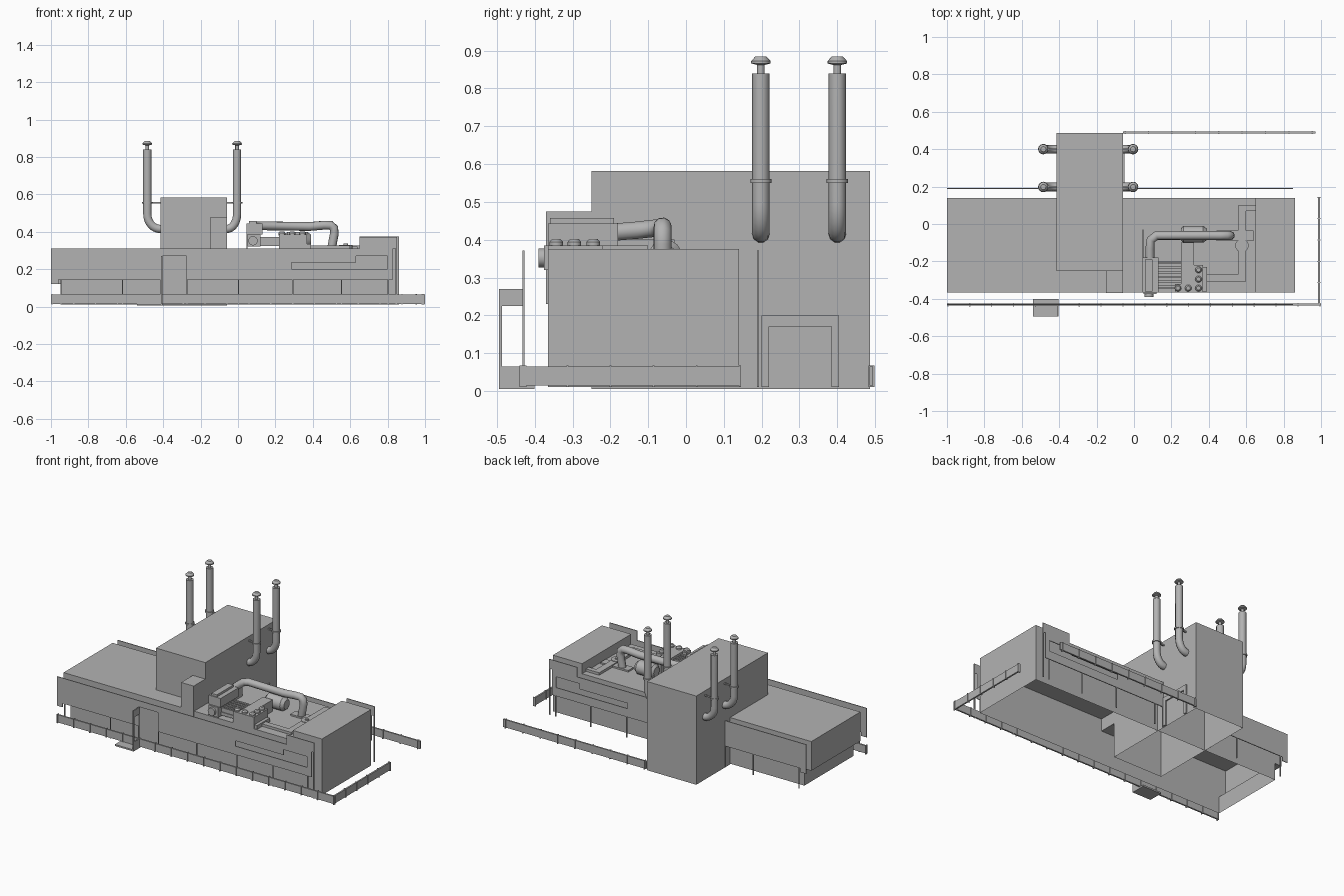
import bpy, bmesh, math
from mathutils import Vector

if "Cube" in bpy.data.objects:
    bpy.data.objects.remove(bpy.data.objects["Cube"])

grey = bpy.data.materials.new("plain_grey")
grey.use_nodes = True
grey.diffuse_color = (0.45, 0.45, 0.45, 1)
grey.node_tree.nodes["Principled BSDF"].inputs["Base Color"].default_value = (0.45, 0.45, 0.45, 1)


def finish(name, bm, smooth=False):
    mesh = bpy.data.meshes.new(name)
    bmesh.ops.recalc_face_normals(bm, faces=bm.faces)
    bm.to_mesh(mesh)
    bm.free()
    obj = bpy.data.objects.new(name, mesh)
    bpy.context.collection.objects.link(obj)
    mesh.materials.append(grey)
    if smooth:
        bpy.ops.object.select_all(action='DESELECT')
        obj.select_set(True)
        bpy.context.view_layer.objects.active = obj
        bpy.ops.object.shade_smooth_by_angle(angle=math.radians(35))
    return obj


def add_box(bm, x, y, z):
    geo = bmesh.ops.create_cube(bm, size=1)
    for v in geo["verts"]:
        v.co = [lo + (hi - lo) * (c + 0.5) for (lo, hi), c in zip((x, y, z), v.co)]


def boxes(name, *items):
    bm = bmesh.new()
    for item in items:
        add_box(bm, *item)
    return finish(name, bm)


def shell(name, profile, y0, y1):
    """Side profile in x and z, pulled along y, open underneath."""
    bm = bmesh.new()
    rows = [[bm.verts.new((x, y, z)) for x, z in profile] for y in (y0, y1)]
    for row in rows:
        bm.faces.new(row)
    for i in range(len(profile) - 1):
        bm.faces.new((rows[0][i], rows[0][i + 1], rows[1][i + 1], rows[1][i]))
    return finish(name, bm)


def lathe(name, profile, centre, axis='Z', steps=16):
    """Turned part from radius and height pairs."""
    bm = bmesh.new()
    rings = []
    for r, h in profile:
        ring = []
        for k in range(steps):
            a = math.tau * k / steps
            p = Vector((r * math.cos(a), r * math.sin(a), h))
            if axis == 'Y':
                p = Vector((p.x, p.z, p.y))
            elif axis == 'X':
                p = Vector((p.z, p.x, p.y))
            ring.append(bm.verts.new(p + Vector(centre)))
        rings.append(ring)
    for a, b in zip(rings, rings[1:]):
        for k in range(steps):
            bm.faces.new((a[k], a[(k + 1) % steps], b[(k + 1) % steps], b[k]))
    bm.faces.new(rings[0])
    bm.faces.new(rings[-1])
    return finish(name, bm, True)


def tube(name, path, radius):
    curve = bpy.data.curves.new(name, 'CURVE')
    curve.dimensions = '3D'
    curve.bevel_depth = radius
    curve.bevel_resolution = 3
    curve.use_fill_caps = True
    line = curve.splines.new('POLY')
    line.points.add(len(path) - 1)
    for point, co in zip(line.points, path):
        point.co = (*co, 1)
    curve.materials.append(grey)
    obj = bpy.data.objects.new(name, curve)
    bpy.context.collection.objects.link(obj)
    return obj


# Main building and tall cross block, open underneath
shell("main_hall", [(-.95, .01), (-.95, .12), (-1, .12), (-1, .31), (.65, .31),
                    (.65, .375), (.86, .375), (.86, .01)], -.365, .14)
shell("tall_block", [(-.415, .005), (-.415, .582), (-.06, .582), (-.06, .005)], -.25, .487)
boxes("front_pillar", ((-.15, -.06), (-.37, -.25), (.23, .475)))
boxes("side_door_frame", ((-.06, -.052), (.2, .22), (.01, .2)),
      ((-.06, -.052), (.385, .405), (.01, .2)), ((-.06, -.052), (.22, .385), (.17, .2)))

# Thin screens in front and behind, hung on slim posts
for name, y, gap in (("front_screen", (-.432, -.427), (-.41, -.275)),
                     ("back_screen", (.188, .193), (-.415, -.06))):
    low = .27 if name == "front_screen" else .31
    parts = [((-1, gap[0]), y, (.145, .31)), ((gap[1], .285), y, (.145, .31)),
             ((.285, .8), y, (.145, .2)), ((.285, .63), y, (.235, .31)),
             ((.63, .8), y, (.27, .31)), ((.65, .85), y, (.31, .372)),
             ((.8, .83), y, (.145, .31)), ((.842, .85), y, (.01, .31)),
             ((-1, -.96), y, (.12, .145))]
    if low < .31:
        parts.append((gap, y, (low, .31)))
    parts += [((x, x + .006), y, (.01, .145)) for x in (-.95, -.62, gap[0] - .006, gap[1], .0, .29, .55, .8)]
    boxes(name, *parts)

# Low boundary bands with regular ribs
bands = [((-1, 1), (-.436, -.426), (.015, .065)),
         ((.985, .995), (-.436, .145), (.015, .065)),
         ((-.06, .97), (.485, .495), (.015, .065))]
for i in range(18):
    x = -.998 + i * .117
    bands.append(((x, x + .006), (-.44, -.422), (.01, .068)))
for i in range(6):
    y = -.43 + i * .114
    bands.append(((.982, .998), (y, y + .005), (.01, .068)))
for i in range(9):
    x = -.05 + i * .125
    bands.append(((x, x + .006), (.482, .498), (.01, .068)))
boxes("boundary_bands", *bands)

# Entrance step with side frame
boxes("entrance_step", ((-.54, -.405), (-.495, -.4), (.005, .015)),
      ((-.412, -.405), (-.495, -.43), (.225, .27)),
      ((-.412, -.405), (-.495, -.486), (.01, .225)),
      ((-.412, -.405), (-.495, -.43), (.015, .065)))

# Four exhaust stacks with elbows, collars and rain caps
for side, wall, x in (("right", -.415, -.485), ("left", -.06, -.005)):
    for place, y in (("front", .198), ("back", .4)):
        name = side + "_" + place + "_stack"
        span = x - wall
        bend = [(wall + span * math.sin(t), y, .495 - .08 * math.cos(t))
                for t in [math.pi / 2 * k / 8 for k in range(9)]]
        tube(name, [(wall - span * .2, y, .415)] + bend + [(x, y, .84)], .023)
        lathe(name + "_cap", [(.01, .83), (.01, .862), (.026, .866), (.026, .872), (.014, .885)], (x, y, 0))
        lathe(name + "_collar", [(.028, .55), (.028, .56)], (x, y, 0))
        boxes(name + "_strut", ((min(x, wall), max(x, wall)), (y - .004, y + .004), (.55, .558)))

# Roof engine: fan housing, finned manifold and bolted block
boxes("fan_housing", ((.045, .13), (-.365, -.18), (.385, .443)),
      ((.05, .12), (-.375, -.2), (.32, .385)), ((.06, .1), (-.36, -.19), (.443, .457)),
      ((.045, .052), (-.2, -.03), (.31, .4)))
lathe("fan_hub", [(.025, -.39), (.025, -.36)], (.08, 0, .352), 'Y')
boxes("manifold", ((.12, .25), (-.345, -.2), (.325, .345)),
      *[((.12, .25), (y, y + .012), (.335, .372)) for y in [-.34 + .025 * i for i in range(6)]])
boxes("engine_block", ((.22, .37), (-.365, -.32), (.31, .385)),
      ((.32, .37), (-.32, -.22), (.31, .385)), ((.25, .32), (-.32, -.1), (.31, .385)),
      ((.37, .39), (-.36, -.23), (.31, .335)))
for i, (x, y) in enumerate([(.235, -.343), (.29, -.343), (.345, -.343), (.345, -.295), (.345, -.245)]):
    lathe("block_bolt_%d" % (i + 1), [(.018, .38), (.018, .394), (.011, .402)], (x, y, 0), steps=12)
lathe("turbine", [(.03, .25), (.045, .265), (.045, .37), (.03, .39)], (0, -.055, .355), 'X')

# Large duct over the engine and its curved ends
duct = [(.085, -.19, .42), (.085, -.13, .425), (.09, -.085, .43), (.12, -.062, .432), (.38, -.062, .428),
        (.46, -.062, .435), (.495, -.062, .435), (.513, -.062, .42), (.515, -.062, .39), (.5, -.062, .31)]
tube("large_duct", duct, .024)
boxes("duct_foot", ((.44, .64), (-.09, -.035), (.31, .32)))

# Flat pipe run along the deck
boxes("deck_pipe", ((.37, .57), (-.308, -.27), (.31, .326)), ((.555, .598), (-.308, .1), (.31, .326)),
      ((.555, .65), (.07, .1), (.31, .326)))
lathe("deck_valve", [(.036, .31), (.036, .329), (.012, .329), (.012, .336)], (.577, -.115, 0))
